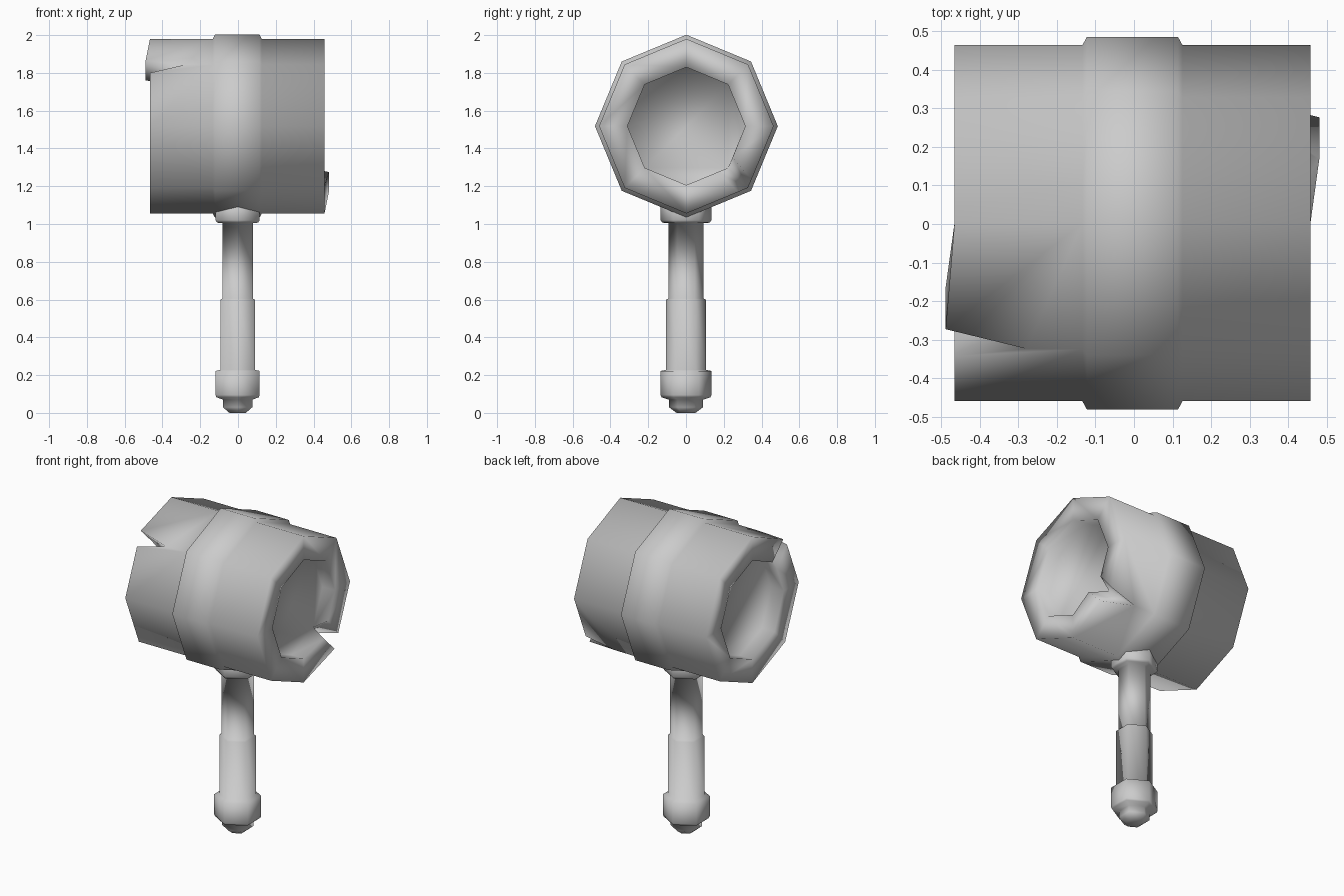
import bpy, bmesh
from math import sin, cos, pi
from mathutils import Vector

if "Cube" in bpy.data.objects:
    bpy.data.objects.remove(bpy.data.objects["Cube"])


def finish(bm, name, location=(0, 0, 0)):
    bmesh.ops.recalc_face_normals(bm, faces=bm.faces)
    for f in bm.faces:
        f.smooth = True
    me = bpy.data.meshes.new(name)
    bm.to_mesh(me)
    bm.free()
    ob = bpy.data.objects.new(name, me)
    ob.location = location
    bpy.context.collection.objects.link(ob)
    return ob


# Octagonal head: each half has a raised band, a hollow face and one split corner
N, SPLIT = 8, 3
PROFILE = [(0.118, 0.484), (0.130, 0.462), (0.462, 0.462), (0.462, 0.312), (0.375, 0.312)]
OUTER, INNER = 2, 3


def half_head(bm, s):
    def vert(x, y, z):
        return bm.verts.new(Vector((x, y, z)) * s)

    rings = [[vert(x, r * sin(2 * pi * k / N), r * cos(2 * pi * k / N))
              for k in range(N)] for x, r in PROFILE]
    # lips on either side of the split, and its apex
    lip_a = {OUTER: vert(0.485, 0.275, -0.348), INNER: vert(0.485, 0.167, -0.243)}
    lip_b = {OUTER: vert(0.462, 0.345, -0.282), INNER: vert(0.462, 0.245, -0.165)}
    apex = vert(0.275, 0.326, -0.326)

    def corner(i, k, lips):
        k %= N
        return lips[i] if k == SPLIT and i in (OUTER, INNER) else rings[i][k]

    for i in range(len(PROFILE) - 1):
        for k in range(N):
            face = [corner(i, k, lip_a), corner(i, k + 1, lip_b),
                    corner(i + 1, k + 1, lip_b), corner(i + 1, k, lip_a)]
            if i + 1 == OUTER and k == SPLIT:
                face.append(apex)
            if i + 1 == OUTER and k + 1 == SPLIT:
                face.insert(2, apex)
            bm.faces.new(face)
    floor = rings[-1]
    bm.faces.new(floor)
    # broken surfaces inside the split
    for lips in (lip_a, lip_b):
        bm.faces.new((apex, lips[OUTER], lips[INNER]))
        bm.faces.new((apex, lips[INNER], floor[SPLIT]))
    for i in (OUTER, INNER):
        bm.verts.remove(rings[i][SPLIT])
    return rings[0]


bm = bmesh.new()
right, left = half_head(bm, 1), half_head(bm, -1)
for k in range(N):
    bm.faces.new((right[k], right[(k + 1) % N],
                  left[(k + 1 + N // 2) % N], left[(k + N // 2) % N]))
finish(bm, "hammer_head", (-0.004, 0.002, 1.518))

# Six-sided handle: tip, pommel, grip, shaft and collar
HANDLE = [(0, 0.05), (0.03, 0.09), (0.07, 0.09), (0.083, 0.13), (0.095, 0.135),
          (0.222, 0.135), (0.228, 0.105), (0.60, 0.105), (0.605, 0.093),
          (1.005, 0.093), (1.007, 0.125), (1.02, 0.135), (1.13, 0.135)]
bm = bmesh.new()
rings = [[bm.verts.new((r * sin(k * pi / 3), r * cos(k * pi / 3), z))
          for k in range(6)] for z, r in HANDLE]
for a, b in zip(rings, rings[1:]):
    for k in range(6):
        j = (k + 1) % 6
        bm.faces.new((a[k], a[j], b[j], b[k]))
bm.faces.new(rings[0])
bm.faces.new(rings[-1])
finish(bm, "handle", (-0.002, 0, 0))
